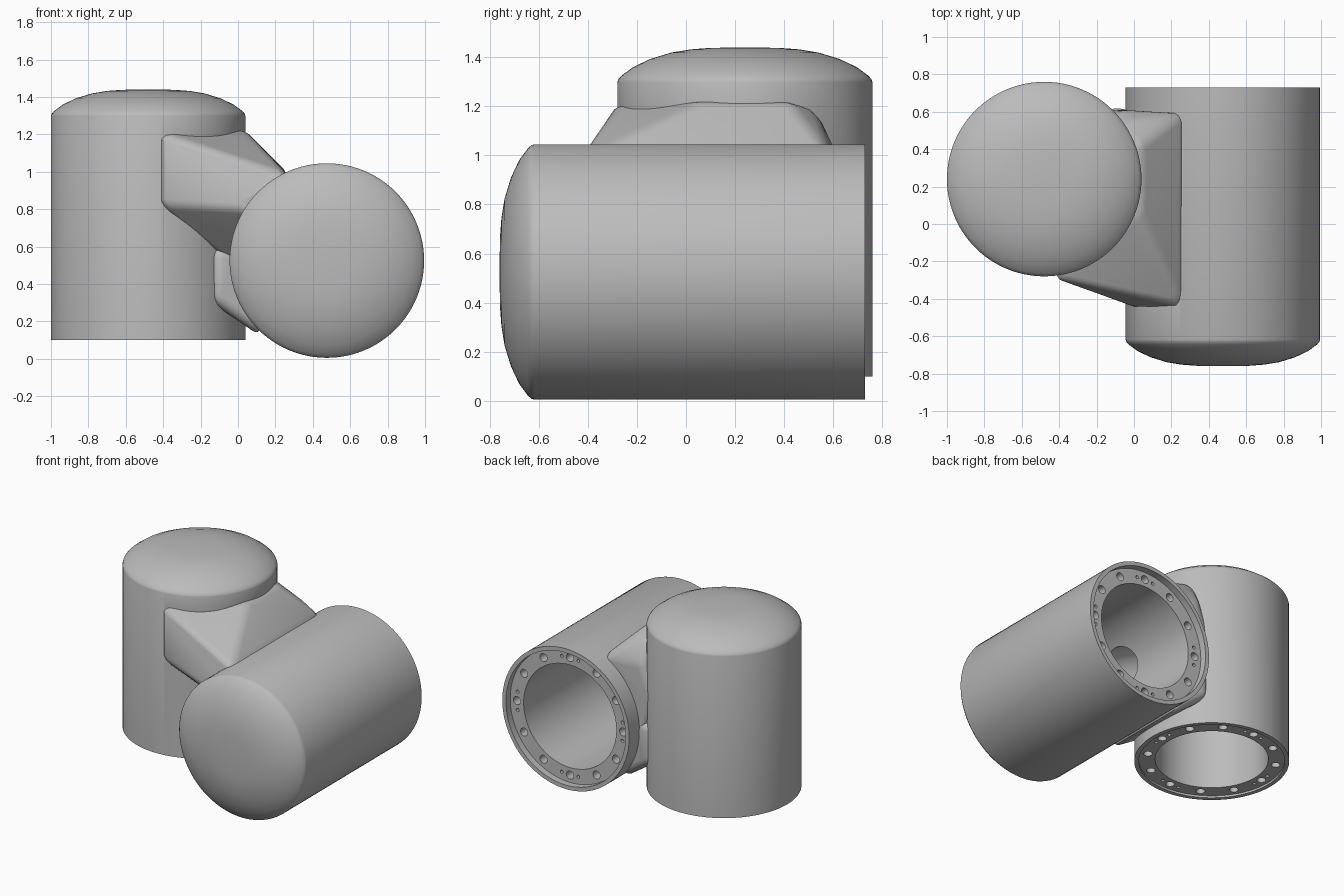
import bpy, bmesh, math
from mathutils import Matrix, Vector

cube = bpy.data.objects.get("Cube")
if cube:
    bpy.data.objects.remove(cube, do_unlink=True)

GREY = (0.5, 0.5, 0.5, 1)
metal = bpy.data.materials.new("cast grey")
metal.use_nodes = True
metal.diffuse_color = GREY
metal.node_tree.nodes["Principled BSDF"].inputs["Base Color"].default_value = GREY

RADIUS, BORE, LIP = 0.52, 0.38, 0.49


def make(name, bm, place=Matrix()):
    bmesh.ops.recalc_face_normals(bm, faces=bm.faces)
    bm.transform(place)
    mesh = bpy.data.meshes.new(name)
    bm.to_mesh(mesh)
    bm.free()
    mesh.materials.append(metal)
    obj = bpy.data.objects.new(name, mesh)
    bpy.context.collection.objects.link(obj)
    return obj


def lathe(name, profile, place):
    """Revolve (radius, height) points about the local z axis."""
    bm = bmesh.new()
    verts = [bm.verts.new((r, 0, z)) for r, z in profile]
    edges = [bm.edges.new(pair) for pair in zip(verts, verts[1:])]
    bmesh.ops.spin(bm, geom=verts + edges, cent=(0, 0, 0), axis=(0, 0, 1),
                   angle=math.tau, steps=96)
    bmesh.ops.remove_doubles(bm, verts=bm.verts, dist=1e-4)
    return make(name, bm, place)


def hull(name, points, rounding):
    """Convex block through the points, with its clear edges rounded."""
    bm = bmesh.new()
    for p in points:
        bm.verts.new(p)
    bmesh.ops.convex_hull(bm, input=bm.verts)
    loose = [v for v in bm.verts if not v.link_faces]
    bmesh.ops.delete(bm, geom=loose, context="VERTS")
    bmesh.ops.dissolve_limit(bm, angle_limit=math.radians(4),
                             verts=bm.verts, edges=bm.edges)
    sharp = [e for e in bm.edges if e.calc_face_angle(0) > math.radians(20)]
    bmesh.ops.bevel(bm, geom=sharp, offset=rounding, segments=4, profile=0.5,
                    affect="EDGES", clamp_overlap=True)
    return make(name, bm)


def combine(target, tool, operation):
    mod = target.modifiers.new("cut", "BOOLEAN")
    mod.operation, mod.object, mod.solver = operation, tool, "EXACT"
    bpy.ops.object.select_all(action="DESELECT")
    bpy.context.view_layer.objects.active = target
    target.select_set(True)
    bpy.ops.object.modifier_apply(modifier=mod.name)
    bpy.data.objects.remove(tool, do_unlink=True)


def housing(name, length, place):
    """Solid domed cylinder, open end at local z = 0."""
    dome = [(0.52, 0.142), (0.516, 0.13), (0.503, 0.115), (0.455, 0.08), (0.385, 0.047),
            (0.3, 0.021), (0.22, 0.008), (0.14, 0.002), (0, 0)]
    profile = [(0, 0), (RADIUS, 0)] + [(r, length - d) for r, d in dome]
    return lathe(name, profile, place)


def bore(length, recess, place):
    """Cutter for the stepped rim and the deep bore."""
    return lathe("bore_cutter", [
        (0, -0.05), (LIP, -0.05), (LIP, recess), (BORE, recess),
        (BORE, length - 0.2), (0.3, length - 0.12), (0, length - 0.1)], place)


def bolt_holes(place):
    """Cutter for twelve bolt holes, with pin holes beside every third."""
    bm = bmesh.new()
    ring = (BORE + LIP) / 2
    holes = [(30 * i, 0.03) for i in range(12)]
    holes += [(90 * i + side, 0.012) for i in range(4) for side in (-9, 9)]
    for angle, radius in holes:
        spot = Matrix.Rotation(math.radians(angle), 4, "Z") @ Matrix.Translation((ring, 0, 0.04))
        bmesh.ops.create_cone(bm, cap_ends=True, segments=16, radius1=radius,
                              radius2=radius, depth=0.16, matrix=spot)
    return make("bolt_cutter", bm, place)


UPRIGHT = Matrix.Translation((-0.48, 0.24, 0.1))
LYING = Matrix.Translation((0.475, 0.73, 0.525)) @ Matrix.Rotation(math.pi / 2, 4, "X")
parts = [(1.34, 0.015, UPRIGHT), (1.49, 0.05, LYING)]

# Outer bodies
body = housing("twin_housing", 1.34, UPRIGHT)
combine(body, housing("lying_housing", 1.49, LYING), "UNION")

# Sloping neck between the housings, its underside sloping back and down
neck = hull("neck", [
    (-0.42, -0.29, 1.21), (0.04, 0.06, 1.22), (0.04, 0.42, 1.22), (-0.08, 0.53, 1.19),
    (-0.05, 0.61, 1.02), (0.26, 0.59, 1.0), (0.26, -0.44, 0.99), (0, -0.45, 0.8),
    (-0.42, -0.29, 0.82), (-0.05, -0.1, 0.52), (0.3, -0.43, 0.72),
    (-0.14, 0.61, 0.8), (-0.06, 0.61, 0.5), (0.3, 0.59, 0.6)], 0.06)
combine(body, neck, "UNION")

# Rounded web where the walls meet below the neck
web = hull("web", [(x, y, z) for x, low, high, bottom in
                   ((-0.14, -0.17, 0.63, 0.3), (0.12, -0.1, 0.58, 0.12))
                   for y in (low, high) for z in (bottom, 0.6)], 0.06)
combine(body, web, "UNION")

# Bores and bolt holes
for length, recess, place in parts:
    combine(body, bore(length, recess, place), "DIFFERENCE")
    combine(body, bolt_holes(place), "DIFFERENCE")

# Cable passage joining the two bores
start, end = Vector((0.4, 0.03, 0.56)), Vector((-0.45, 0.12, 1.0))
axis = end - start
bm = bmesh.new()
bmesh.ops.create_cone(bm, cap_ends=True, segments=40, radius1=0.13, radius2=0.13,
                      depth=axis.length,
                      matrix=Matrix.Translation((start + end) / 2)
                      @ axis.to_track_quat("Z", "Y").to_matrix().to_4x4())
combine(body, make("passage_cutter", bm), "DIFFERENCE")

# Smooth shading with crisp rims
bpy.ops.object.select_all(action="DESELECT")
bpy.context.view_layer.objects.active = body
body.select_set(True)
bpy.ops.object.shade_smooth_by_angle(angle=math.radians(30))
